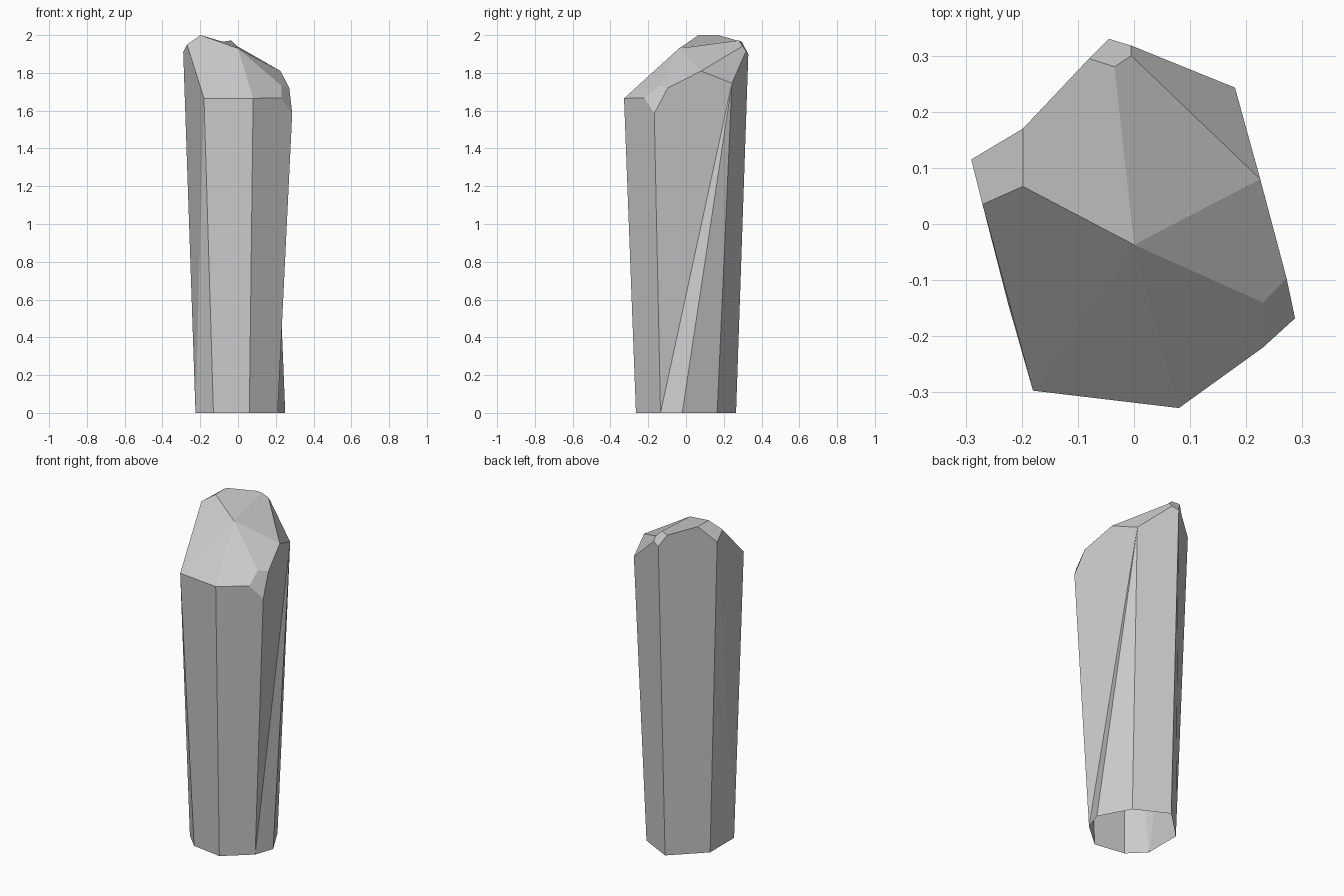
import bpy, bmesh

if "Cube" in bpy.data.objects:
    bpy.data.objects.remove(bpy.data.objects["Cube"])

# Crystal shard: corners named by letter, facets spelled out as letter loops
corners = {
    # open foot ring (z = 0)
    'a': (-.13, -.235, 0), 'b': (.06, -.265, 0), 'c': (.21, -.135, 0), 'd': (.25, -.02, 0),
    'e': (.15, .165, 0), 'f': (-.045, .265, 0), 'g': (-.225, .09, 0), 'h': (-.225, -.14, 0),
    # shoulder ring, where walls meet the cut top
    'A': (-.18, -.297, 1.665), 'B': (.08, -.328, 1.665), 'C': (.23, -.22, 1.668),
    'D': (.287, -.168, 1.585), 'E': (.272, -.097, 1.72), 'F': (.225, .08, 1.81),
    'G': (.18, .243, 1.745), 'H': (-.005, .318, 1.915), 'I': (-.045, .33, 1.9),
    'J': (-.08, .295, 1.965), 'K': (-.198, .17, 2.0), 'L': (-.29, .115, 1.91),
    'M': (-.27, .035, 1.95),
    # inner corners of the cut top
    'N': (-.198, .067, 2.0), 'O': (0, -.037, 1.93), 'P': (.23, -.14, 1.732),
    'Q': (-.005, .3, 1.942), 'R': (-.035, .28, 1.972),
}
walls = ["abBA", "bcDCB", "cGFED", "cdG", "deG", "efIHG", "fgLKJI", "ghL", "hAML", "haA"]
cap = ["ABO", "AONM", "BCPO", "OPEF", "NORJK", "OFQR", "FGHQ"]
chips = ["CDEP", "MNKL", "JRQHI"]

bm = bmesh.new()
vert = {k: bm.verts.new(p) for k, p in corners.items()}
for loop in walls + cap + chips:
    bm.faces.new([vert[k] for k in loop])
bmesh.ops.recalc_face_normals(bm, faces=bm.faces)
if sum(f.normal.z for f in bm.faces if f.calc_center_median().z > 1.7) < 0:
    bmesh.ops.reverse_faces(bm, faces=bm.faces)

mesh = bpy.data.meshes.new("crystal_shard")
bm.to_mesh(mesh)
bm.free()
bpy.context.collection.objects.link(bpy.data.objects.new("crystal_shard", mesh))
